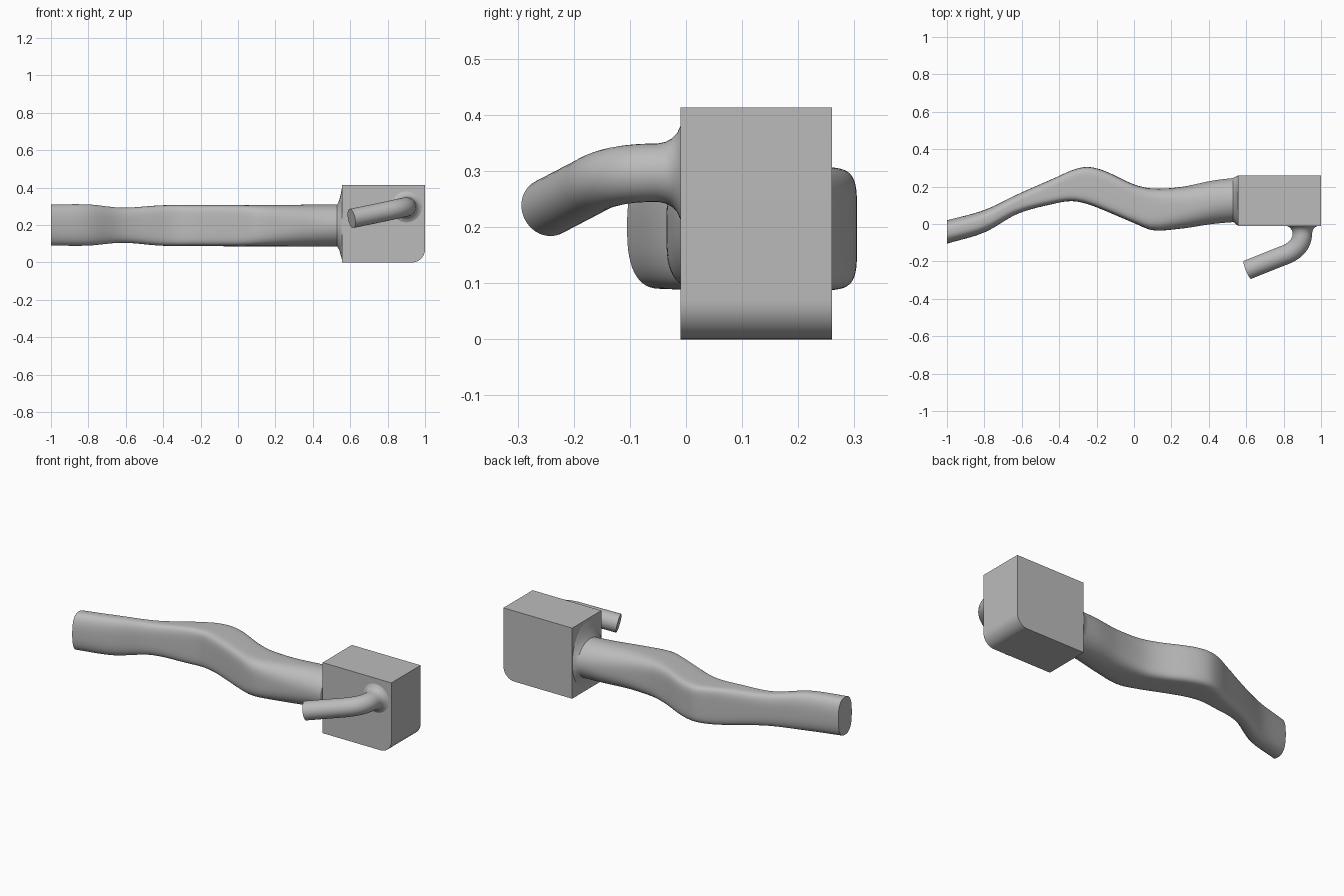
import bpy, bmesh
from math import sin, cos, pi, copysign, atan2
from mathutils import Vector, Matrix

if "Cube" in bpy.data.objects:
    bpy.data.objects.remove(bpy.data.objects["Cube"])

grey = bpy.data.materials.new("plain grey")
grey.use_nodes = True
grey.diffuse_color = (0.5, 0.5, 0.5, 1)
grey.node_tree.nodes["Principled BSDF"].inputs["Base Color"].default_value = grey.diffuse_color


def finish(bm, name):
    bmesh.ops.recalc_face_normals(bm, faces=bm.faces)
    mesh = bpy.data.meshes.new(name)
    bm.to_mesh(mesh)
    bm.free()
    obj = bpy.data.objects.new(name, mesh)
    bpy.context.collection.objects.link(obj)
    mesh.materials.append(grey)
    return obj


def smooth(obj):
    bpy.ops.object.select_all(action='DESELECT')
    obj.select_set(True)
    bpy.context.view_layer.objects.active = obj
    bpy.ops.object.shade_smooth_by_angle(angle=0.6)


def loft(name, rings):
    """Skin a list of closed point rings and cap both ends."""
    bm = bmesh.new()
    loops = [[bm.verts.new(p) for p in ring] for ring in rings]
    for a, b in zip(loops, loops[1:]):
        for i in range(len(a)):
            j = (i + 1) % len(a)
            bm.faces.new((a[i], a[j], b[j], b[i]))
    bm.faces.new(loops[0])
    bm.faces.new(loops[-1])
    return finish(bm, name)


def curve_at(keys, x):
    """Smooth cubic interpolation through rows of (x, values...)."""
    n = len(keys) - 1
    k = max(i for i in range(n) if keys[i][0] <= x or i == 0)
    a, b = keys[k], keys[k + 1]
    p, q = keys[max(k - 1, 0)], keys[min(k + 2, n)]
    h = b[0] - a[0]
    t = (x - a[0]) / h
    out = []
    for c in range(1, len(a)):
        m0 = (b[c] - p[c]) / (b[0] - p[0]) * h
        m1 = (q[c] - a[c]) / (q[0] - a[0]) * h
        out.append((2*t**3 - 3*t*t + 1) * a[c] + (t**3 - 2*t*t + t) * m0
                   + (3*t*t - 2*t**3) * b[c] + (t**3 - t*t) * m1)
    return out


def section(x, y0, y1, z0, z1, power, sides=56):
    ring = []
    for i in range(sides):
        a = 2 * pi * (i + 0.5) / sides
        c, s = cos(a), sin(a)
        u = copysign(abs(c) ** (2 / power), c)
        v = copysign(abs(s) ** (2 / power), s)
        ring.append((x, (y0 + y1) / 2 + u * (y1 - y0) / 2, (z0 + z1) / 2 + v * (z1 - z0) / 2))
    return ring


# Winding arm: x, front y, back y, bottom z, top z, squareness
arm_keys = [
    (-1.0, -0.105, 0.02, 0.09, 0.31, 2.6),
    (-0.8, -0.045, 0.075, 0.09, 0.31, 2.8),
    (-0.62, 0.055, 0.16, 0.105, 0.293, 3.2),
    (-0.42, 0.11, 0.248, 0.09, 0.305, 4.5),
    (-0.33, 0.122, 0.288, 0.088, 0.307, 5.5),
    (-0.25, 0.107, 0.305, 0.087, 0.307, 5.5),
    (-0.16, 0.073, 0.285, 0.087, 0.307, 5.5),
    (0.0, 0.005, 0.212, 0.086, 0.307, 5),
    (0.1, -0.033, 0.19, 0.086, 0.307, 4),
    (0.25, -0.025, 0.198, 0.086, 0.308, 2.8),
    (0.42, 0.0, 0.232, 0.086, 0.309, 2.2),
    (0.53, 0.01, 0.246, 0.086, 0.309, 2.0)]
steps = 76
arm_rings = [section(x, *curve_at(arm_keys, x))
             for x in (-1 + 1.53 * i / steps for i in range(steps + 1))]
# Flared root against the block
arm_rings.append(section(0.542, 0.003, 0.252, 0.065, 0.335, 2))
arm_rings.append(section(0.55, -0.006, 0.257, 0.035, 0.37, 2))
arm_rings.append(section(0.557, -0.009, 0.259, 0.01, 0.405, 2))
arm = loft("winding_arm", arm_rings)

# Oval slot through the arm
bm = bmesh.new()
bmesh.ops.create_cone(bm, cap_ends=True, segments=40, radius1=1, radius2=1, depth=0.6)
bm.transform(Matrix.Translation((-0.19, 0.19, 0.197)) @ Matrix.Rotation(atan2(-0.38, 1), 4, 'Z')
             @ Matrix.Rotation(pi / 2, 4, 'X') @ Matrix.Diagonal((0.067, 0.028, 1, 1)))
cutter = finish(bm, "slot_cutter")
cutter.hide_render = True
cutter.hide_set(True)
cut = arm.modifiers.new("slot", 'BOOLEAN')
cut.object = cutter
cut.solver = 'EXACT'
bpy.context.view_layer.objects.active = arm
bpy.ops.object.modifier_apply(modifier="slot")
bpy.data.objects.remove(cutter)
smooth(arm)

# End block with one rounded lower edge
r = 0.07
profile = [(0.555, 0), (0.555, 0.413), (1, 0.413)]
profile += [(1 - r + r * cos(a), r - r * sin(a)) for a in (pi / 2 * i / 12 for i in range(13))]
block = loft("end_block", [[(x, y, z) for x, z in profile] for y in (-0.01, 0.26)])
smooth(block)

# Bent peg with a flared foot on the block
a, b, c = Vector((0.9, -0.05, 0.297)), Vector((0.9, -0.135, 0.297)), Vector((0.79, -0.172, 0.273))
path = [(Vector((0.9, y, 0.297)), rad) for y, rad in
        ((0.01, 0.085), (-0.01, 0.083), (-0.016, 0.07), (-0.025, 0.061), (-0.036, 0.055))]
for i in range(13):
    t = i / 12
    path.append((a * (1 - t) ** 2 + b * 2 * t * (1 - t) + c * t * t, 0.052))
path.append((Vector((0.607, -0.245, 0.235)), 0.052))
peg_rings = []
for i, (p, rad) in enumerate(path):
    d = (path[min(i + 1, len(path) - 1)][0] - path[max(i - 1, 0)][0]).normalized()
    side = d.cross(Vector((0, 0, 1))).normalized()
    up = side.cross(d)
    peg_rings.append([p + rad * (side * cos(2 * pi * k / 32) + up * sin(2 * pi * k / 32))
                      for k in range(32)])
smooth(loft("bent_peg", peg_rings))
